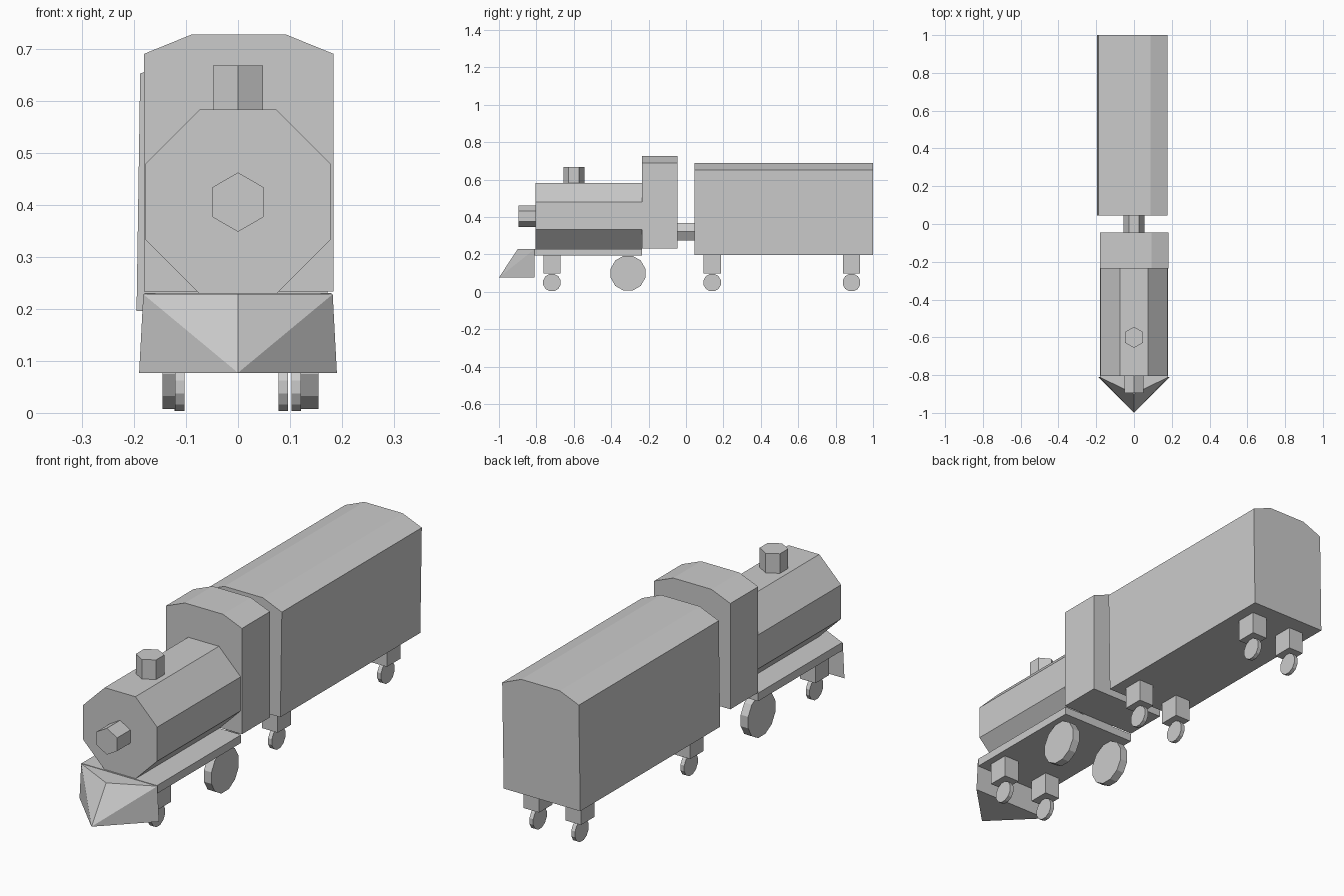
import bpy, bmesh, math
from mathutils import Vector

cube = bpy.data.objects.get("Cube")
if cube:
    bpy.data.objects.remove(cube, do_unlink=True)

GREY = (0.6, 0.6, 0.6, 1)
mat = bpy.data.materials.new("plain grey")
mat.use_nodes = True
mat.diffuse_color = GREY
mat.node_tree.nodes["Principled BSDF"].inputs["Base Color"].default_value = GREY


def finish(name, bm):
    bmesh.ops.recalc_face_normals(bm, faces=bm.faces)
    mesh = bpy.data.meshes.new(name)
    bm.to_mesh(mesh)
    bm.free()
    mesh.materials.append(mat)
    obj = bpy.data.objects.new(name, mesh)
    bpy.context.scene.collection.objects.link(obj)
    return obj


def extrude(name, profile, axis, start, end):
    """Extrude a 2D outline along x, y or z."""
    bm = bmesh.new()
    verts = []
    for a, b in profile:
        co = [a, b]
        co.insert("xyz".index(axis), start)
        verts.append(bm.verts.new(co))
    face = bm.faces.new(verts)
    moved = bmesh.ops.extrude_face_region(bm, geom=[face], use_keep_orig=True)["geom"]
    step = Vector([end - start if c == axis else 0 for c in "xyz"])
    bmesh.ops.translate(bm, vec=step, verts=[g for g in moved if isinstance(g, bmesh.types.BMVert)])
    return finish(name, bm)


def ngon(sides, a, b, radius, turn=0.0):
    angles = [2 * math.pi * (i + turn) / sides for i in range(sides)]
    return [(a + radius * math.cos(t), b + radius * math.sin(t)) for t in angles]


def box(name, x0, x1, y0, y1, z0, z1):
    return extrude(name, [(x0, y0), (x1, y0), (x1, y1), (x0, y1)], "z", z0, z1)


def arched(name, cx, half, base, eaves, top, y0, y1, lean=0.0):
    """Box body with a faceted arched roof."""
    outline = [(cx - half - lean, base), (cx + half - lean, base), (cx + half, eaves),
               (cx + half / 2, top), (cx - half / 2, top), (cx - half, eaves)]
    return extrude(name, outline, "y", y0, y1)


# Engine body
octagon = ngon(8, 0, 0.406, 0.192, 0.5)
extrude("boiler", octagon, "y", -0.805, -0.235)
box("running_board", -0.18, 0.18, -0.81, -0.235, 0.195, 0.23)
arched("cab", 0.0015, 0.182, 0.233, 0.69, 0.727, -0.235, -0.045)
extrude("chimney", ngon(6, 0, -0.6, 0.056, 0.5), "z", 0.57, 0.668)
extrude("headlamp", ngon(6, 0, 0.405, 0.057, 0.5), "y", -0.895, -0.80)

# Wedge-shaped front guard
bm = bmesh.new()
for co in [(0, -0.9, 0.228), (0, -1, 0.077)]:
    bm.verts.new(co)
for side in (-1, 1):
    bm.verts.new((side * 0.182, -0.81, 0.228))
    bm.verts.new((side * 0.19, -0.81, 0.077))
bmesh.ops.convex_hull(bm, input=bm.verts)
finish("front_guard", bm)

# Carriage and coupling
arched("carriage", -0.005, 0.183, 0.196, 0.652, 0.69, 0.045, 1.0, lean=0.007)
extrude("coupling", ngon(6, 0, 0.322, 0.055), "y", -0.05, 0.05)


# Wheels and their blocks
def wheel(name, x, y, z, radius, width):
    extrude(name, ngon(12, y, z, radius, 0.5), "x", x - width / 2, x + width / 2)


axles = [("engine_front", 0.0, -0.717), ("carriage_front", -0.013, 0.14), ("carriage_rear", -0.013, 0.885)]
for side, label in ((-1, "right"), (1, "left")):
    for axle, cx, y in axles:
        x = cx + side * 0.1 + (0.012 * side if axle == "engine_front" else 0)
        box(f"{axle}_block_{label}", x - 0.037, x + 0.037, y - 0.046, y + 0.046, 0.098, 0.2)
        wheel(f"{axle}_wheel_{label}", x, y, 0.05, 0.048, 0.018)
    wheel(f"driving_wheel_{label}", 0.005 + side * 0.132, -0.31, 0.1, 0.096, 0.036)
